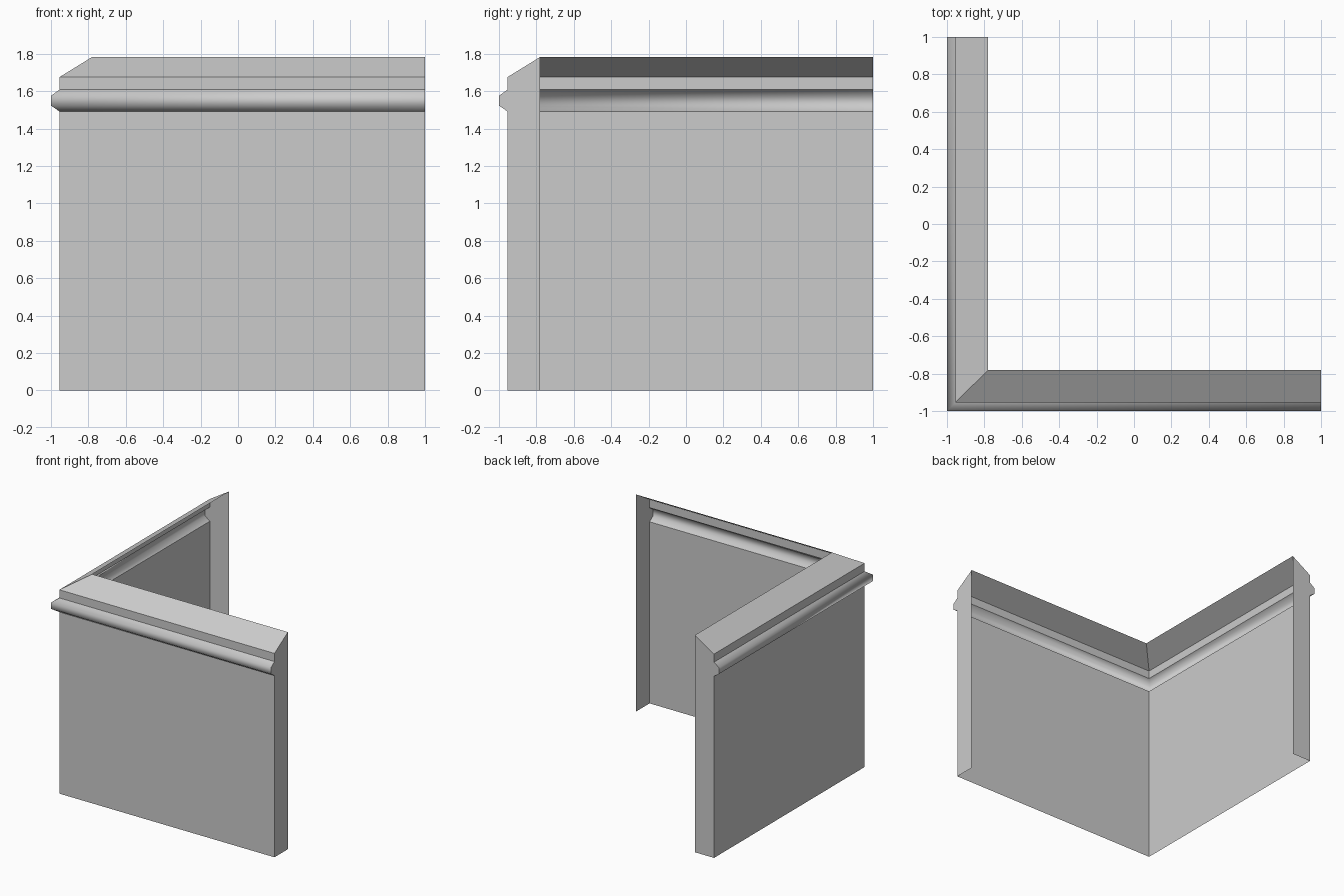
import bpy
import bmesh

cube = bpy.data.objects.get("Cube")
if cube:
    bpy.data.objects.remove(cube, do_unlink=True)

# Plain grey finish
grey = bpy.data.materials.new("plain_grey")
grey.use_nodes = True
colour = (0.6, 0.6, 0.6, 1)
grey.diffuse_color = colour
grey.node_tree.nodes["Principled BSDF"].inputs["Base Color"].default_value = colour

# Wall section: (offset from centre, height), from the foot to the coping ridge
profile = [(-0.955, 0), (-0.955, 1.492), (-1, 1.523), (-1, 1.575),
           (-0.955, 1.608), (-0.955, 1.675), (-0.78, 1.783)]
MOULDING = range(1, 4)   # segments of the rounded string course

bm = bmesh.new()


def section(place):
    return [bm.verts.new(place(o, z)) for o, z in profile]


# Three sections: left wall end, mitred corner, front wall end
sections = [section(lambda o, z: (o, 1, z)),
            section(lambda o, z: (o, o, z)),
            section(lambda o, z: (1, o, z))]

# Open-backed wall skins
for a, b in zip(sections, sections[1:]):
    for i in range(len(profile) - 1):
        face = bm.faces.new((a[i], b[i], b[i + 1], a[i + 1]))
        face.smooth = i in MOULDING

# End caps, closed by the vertical inner edge
inner = profile[-1][0]
start_foot = bm.verts.new((inner, 1, 0))
end_foot = bm.verts.new((1, inner, 0))
bm.faces.new(sections[0] + [start_foot])
bm.faces.new(list(reversed(sections[2])) + [end_foot])

# Keep every edge crisp except those inside the moulding
for edge in bm.edges:
    edge.smooth = all(f.smooth for f in edge.link_faces)

mesh = bpy.data.meshes.new("corner_wall")
bm.to_mesh(mesh)
bm.free()
mesh.materials.append(grey)
wall = bpy.data.objects.new("corner_wall", mesh)
bpy.context.collection.objects.link(wall)
